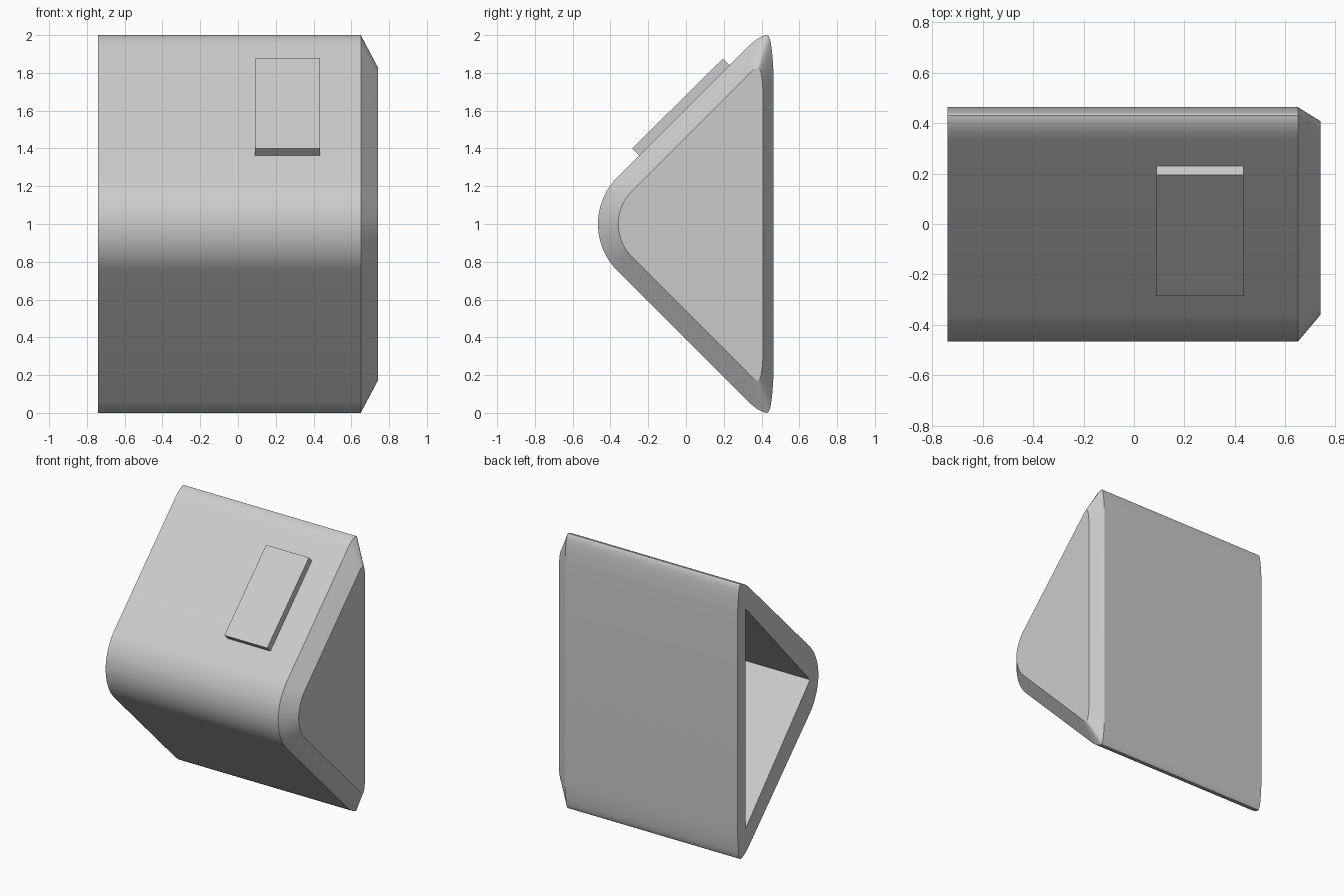
import bpy, bmesh, math
from mathutils import Vector

cube = bpy.data.objects.get("Cube")
if cube:
    bpy.data.objects.remove(cube, do_unlink=True)

grey = bpy.data.materials.new("light grey")
grey.use_nodes = True
grey.diffuse_color = (0.6, 0.6, 0.6, 1)
grey.node_tree.nodes["Principled BSDF"].inputs["Base Color"].default_value = (0.6, 0.6, 0.6, 1)


def finish(name, bm):
    bmesh.ops.recalc_face_normals(bm, faces=bm.faces[:])
    mesh = bpy.data.meshes.new(name)
    bm.to_mesh(mesh)
    bm.free()
    mesh.materials.append(grey)
    obj = bpy.data.objects.new(name, mesh)
    bpy.context.collection.objects.link(obj)
    return obj


def curve(a, b, c, steps=8):
    a, b, c = Vector(a), Vector(b), Vector(c)
    return [a * (1 - t) ** 2 + b * 2 * t * (1 - t) + c * t * t
            for t in (i / steps for i in range(steps + 1))]


def profile(radius, start, ctrl1, tip, ctrl2, end):
    """Rounded triangle in (y, z), mirrored about z = 1."""
    nose = [Vector((-0.116 - radius * math.cos(a), 1 + radius * math.sin(a)))
            for a in (math.radians(45 * i / 10) for i in range(11))]
    half = nose + curve(start, ctrl1, tip) + curve(tip, ctrl2, end)[1:]
    return half + [Vector((p.x, 2 - p.y)) for p in reversed(half[1:])]


def loop(bm, pts, x):
    return [bm.verts.new((x, p[0], p[1])) for p in pts]


def skin(bm, a, b):
    for i in range(len(a)):
        j = (i + 1) % len(a)
        bm.faces.new((a[i], a[j], b[j], b[i]))


def rim_edges(bm, ring):
    return [bm.edges.get((ring[i], ring[i - 1])) for i in range(len(ring))]


# Hollow wedge-shaped housing: open on one end, bevelled on the other
outer = profile(0.35, (0.33, 1.94), (0.385, 1.995), (0.43, 2.0), (0.455, 1.995), (0.463, 1.8))
inner = profile(0.243, (0.31, 1.77), (0.355, 1.82), (0.38, 1.83), (0.402, 1.825), (0.407, 1.71))
pocket = [(-0.37, 1), (0.375, 1.805), (0.375, 0.195)]
bm = bmesh.new()
mouth = loop(bm, outer, -0.74)
shoulder = loop(bm, outer, 0.65)
cap = loop(bm, inner, 0.74)
skin(bm, mouth, shoulder)
skin(bm, shoulder, cap)
bm.faces.new(cap)
# Sharp triangular cavity
cavity_front = loop(bm, pocket, -0.74)
cavity_back = loop(bm, pocket, 0.62)
skin(bm, cavity_front, cavity_back)
bm.faces.new(cavity_back)
bmesh.ops.triangle_fill(bm, use_beauty=True, normal=(-1, 0, 0),
                        edges=rim_edges(bm, mouth) + rim_edges(bm, cavity_front))
housing = finish("housing", bm)
bpy.context.view_layer.objects.active = housing
housing.select_set(True)
bpy.ops.object.shade_smooth_by_angle(angle=math.radians(25))

# Raised rectangular plate on the upper slope
section = [(-0.285, 1.4), (-0.235, 1.35), (0.245, 1.825), (0.195, 1.875)]
bm = bmesh.new()
left, right = loop(bm, section, 0.09), loop(bm, section, 0.435)
skin(bm, left, right)
bm.faces.new(left)
bm.faces.new(right)
finish("raised_plate", bm)
